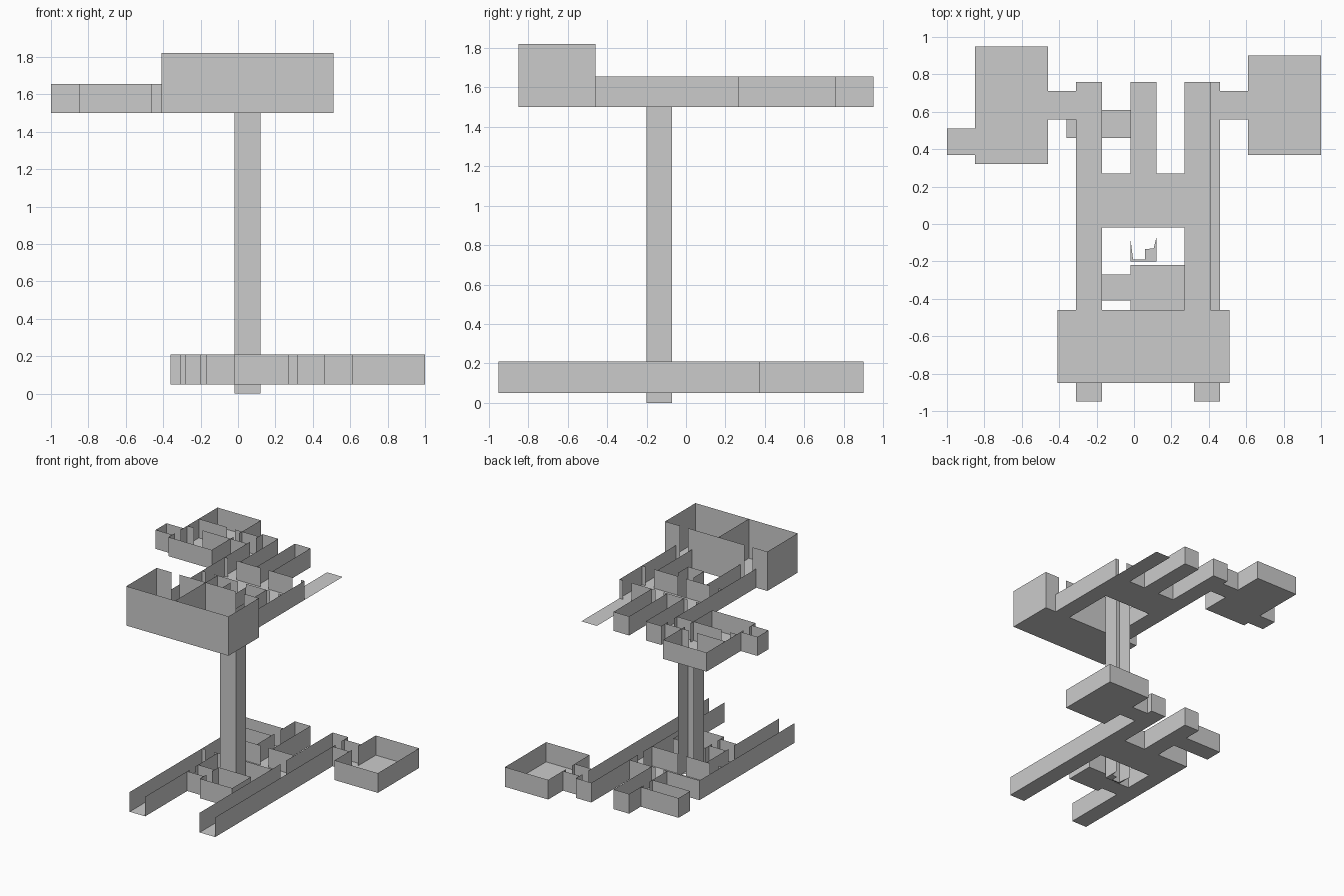
import bpy

if "Cube" in bpy.data.objects:
    bpy.data.objects.remove(bpy.data.objects["Cube"])


def make_mesh(name, quads):
    """Build one object from flat polygons."""
    verts, faces = [], []
    for q in quads:
        faces.append(tuple(range(len(verts), len(verts) + len(q))))
        verts += q
    mesh = bpy.data.meshes.new(name)
    mesh.from_pydata(verts, [], faces)
    ob = bpy.data.objects.new(name, mesh)
    bpy.context.collection.objects.link(ob)
    return ob


def upright(axis, c, a, b, z0, z1):
    """Vertical sheet on the line x = c or y = c, from a to b."""
    p = [(c, a), (c, b)] if axis == 'x' else [(a, c), (b, c)]
    (x0, y0), (x1, y1) = p
    return [(x0, y0, z0), (x1, y1, z0), (x1, y1, z1), (x0, y0, z1)]


def merged(spans):
    out = []
    for a, b in sorted(spans):
        if out and a <= out[-1][1] + 1e-4:
            out[-1][1] = max(out[-1][1], b)
        else:
            out.append([a, b])
    return out


def build_level(name, rooms, doors, z0, z1, extra=()):
    """rooms: (x0, x1, y0, y1, walled sides); doors: (axis, line, centre, width)."""
    floors, lines = [], {}
    for x0, x1, y0, y1, sides in rooms:
        floors.append([(x0, y0, z0), (x1, y0, z0), (x1, y1, z0), (x0, y1, z0)])
        for s, axis, c, a, b in (('W', 'x', x0, y0, y1), ('E', 'x', x1, y0, y1),
                                 ('S', 'y', y0, x0, x1), ('N', 'y', y1, x0, x1)):
            if s in sides:
                lines.setdefault((axis, c), []).append((a, b))
    for axis, c, a, b in extra:
        lines.setdefault((axis, c), []).append((a, b))
    walls = []
    for (axis, c), spans in lines.items():
        gaps = sorted((m - w / 2, m + w / 2) for ax, l, m, w in doors if (ax, l) == (axis, c))
        for a, b in merged(spans):
            for g0, g1 in gaps:
                if a < g0 and g1 < b:
                    walls.append(upright(axis, c, a, g0, z0, z1))
                    a = g1
            walls.append(upright(axis, c, a, b, z0, z1))
    make_mesh(name + "_floor", floors)
    make_mesh(name + "_walls", walls)


D = 0.075   # doorway width
ALL = 'NSEW'

# Lower level: two long open-ended corridors, hall, small rooms
build_level("lower_level", [
    (-.31, -.17, -.95, -.02, 'NEW'),      # left corridor
    (.32, .46, -.95, .76, 'NEW'),         # right corridor
    (-.31, .32, -.02, .27, ALL),          # hall
    (-.02, .12, .27, .76, ALL),           # middle corridor
    (-.36, -.02, .46, .61, ALL),          # side passage
    (-.17, -.02, -.41, -.27, ALL),        # small room entry
    (-.02, .27, -.46, -.22, ALL),         # small room
    (.46, .61, .56, .71, ALL),            # right room entry
    (.61, 1.0, .37, .90, ALL),            # right room
], [
    ('y', -.02, -.24, D), ('x', .32, .125, D), ('y', .27, .05, D), ('x', -.02, .535, D),
    ('x', -.17, -.34, D), ('x', -.02, -.34, D), ('x', .46, .635, D), ('x', .61, .635, D),
    ('y', -.02, .05, D),
], .05, .21)

# Upper level: hall with corridors, partitioned left room, bare walkway
build_level("upper_level", [
    (-.31, -.17, -.46, -.02, 'NEW'),      # front left corridor
    (.27, .41, -.46, -.02, 'NEW'),        # front right corridor
    (-.31, .41, -.02, .27, ALL),          # hall
    (-.31, -.17, .27, .76, ALL),          # back left corridor
    (-.02, .12, .27, .76, ALL),           # back middle corridor
    (.27, .41, .27, .76, ''),             # bare walkway
    (-.46, -.31, .56, .71, ALL),          # left room entry
    (-.85, -.46, .32, .95, ALL),          # left room
    (-1.0, -.85, .37, .51, ALL),          # closet
], [
    ('y', -.02, -.24, D), ('y', -.02, .34, D), ('y', .27, -.24, D), ('y', .27, .05, D),
    ('y', .27, .34, D), ('x', -.31, .635, D), ('x', -.46, .635, D), ('x', -.85, .44, D),
    ('y', -.02, .05, D), ('y', .71, -.56, D), ('y', .56, -.75, D),
], 1.5, 1.655, extra=[('y', .71, -.85, -.46), ('y', .56, -.85, -.46)])

# Tall front room, split by a partition
build_level("tall_room", [(-.41, .51, -.85, -.46, ALL)],
            [('y', -.46, -.24, D), ('y', -.46, .34, D)],
            1.5, 1.82, extra=[('x', .03, -.85, -.46)])

# Lift shaft, open at the back, with a broken pit floor
make_mesh("lift_shaft", [
    upright('x', -.02, -.2, -.07, 0, 1.655),
    upright('x', .12, -.2, -.07, 0, 1.655),
    upright('y', -.2, -.02, .12, 0, 1.655),
])
pit = [(-.02, -.07), (-.02, -.2), (.12, -.2), (.12, -.07),
       (.105, -.13), (.06, -.135), (.06, -.19), (-.005, -.19)]
make_mesh("pit_floor", [[(x, y, 0) for x, y in pit]])
